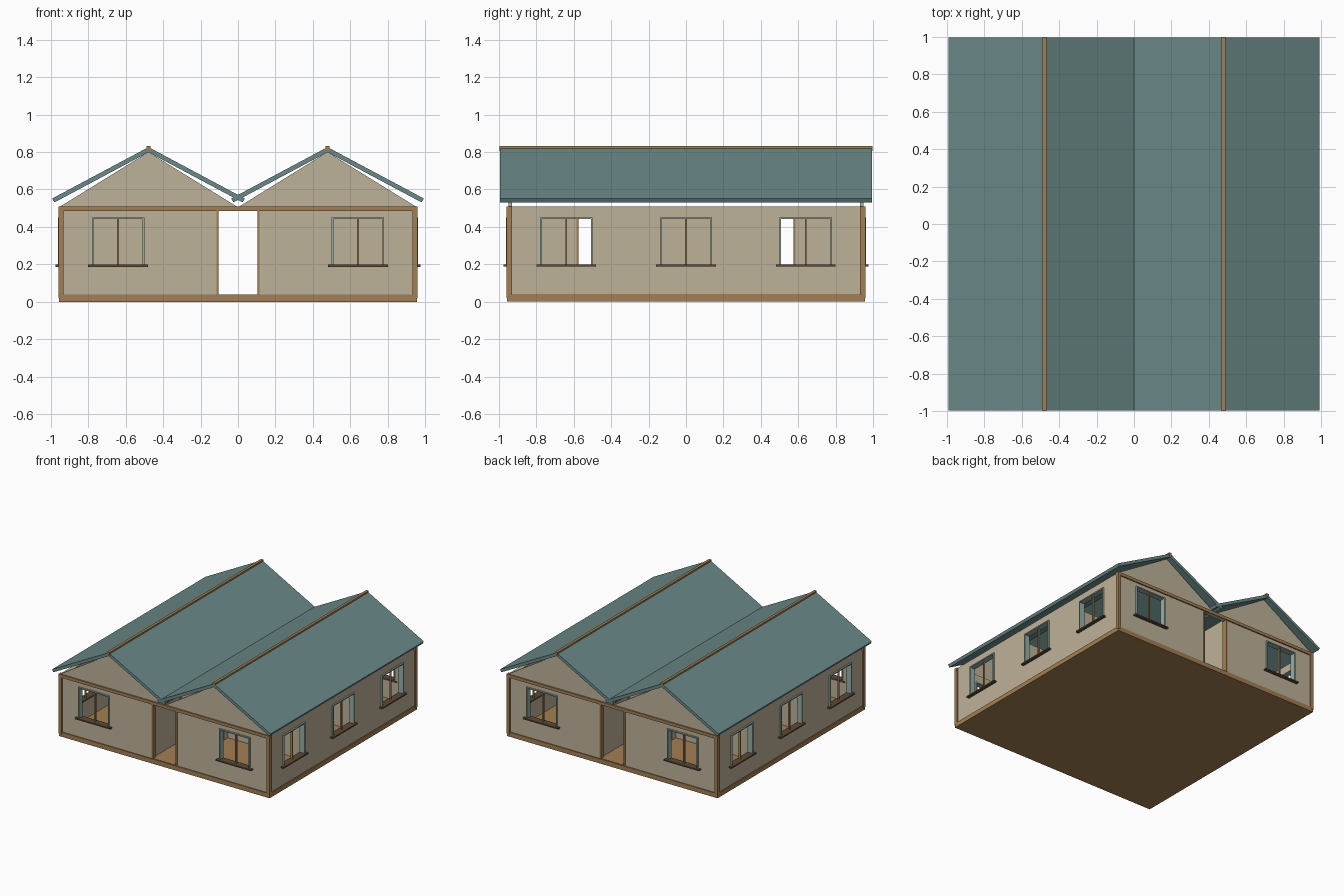
import bpy, bmesh, math
from mathutils import Vector, Matrix

if "Cube" in bpy.data.objects:
    bpy.data.objects.remove(bpy.data.objects["Cube"])


def material(name, rgb):
    m = bpy.data.materials.new(name)
    lin = [(c / 255 / 12.92 if c < 11 else ((c / 255 + 0.055) / 1.055) ** 2.4) for c in rgb]
    m.diffuse_color = (*lin, 1)
    m.use_nodes = True
    m.node_tree.nodes["Principled BSDF"].inputs["Base Color"].default_value = m.diffuse_color
    return m


WALL = material("tan plaster", (190, 178, 152))
WOOD = material("brown timber", (163, 127, 82))
DARK = material("dark timber", (92, 74, 54))
ROOF = material("teal roofing", (106, 138, 137))
FRAME = material("pale teal paint", (150, 175, 168))


def mesh_object(name, bm, mat):
    bmesh.ops.recalc_face_normals(bm, faces=bm.faces)
    me = bpy.data.meshes.new(name)
    bm.to_mesh(me)
    bm.free()
    me.materials.append(mat)
    ob = bpy.data.objects.new(name, me)
    bpy.context.collection.objects.link(ob)
    return ob


def add_box(bm, lo, hi, matrix=Matrix()):
    lo, hi = Vector(lo), Vector(hi)
    size = Matrix.Diagonal((*(hi - lo), 1))
    bmesh.ops.create_cube(bm, size=1, matrix=matrix @ Matrix.Translation((lo + hi) / 2) @ size)


def boxes(name, spans, mat, matrix=Matrix()):
    bm = bmesh.new()
    for lo, hi in spans:
        add_box(bm, lo, hi, matrix)
    return mesh_object(name, bm, mat)


def turned(degrees):
    return Matrix.Rotation(math.radians(degrees), 4, 'Z')


Z0, Z1, OUT = 0.04, 0.51, 0.95      # floor, wall top, outer wall face
SILL, HEAD = 0.195, 0.45            # window bottom and top


def wall(name, y0, y1, ends, openings, matrix):
    """Wall along local x, pieced around openings (left, right, bottom, top)."""
    spans, x = [], ends[0]
    for a, b, bottom, top in openings:
        spans.append(((x, y0, Z0), (a, y1, Z1)))
        if bottom > Z0:
            spans.append(((a, y0, Z0), (b, y1, bottom)))
        spans.append(((a, y0, top), (b, y1, Z1)))
        x = b
    spans.append(((x, y0, Z0), (ends[1], y1, Z1)))
    return boxes(name, spans, WALL, matrix)


def window(label, x, matrix):
    a, b, y0, y1 = x - 0.14, x + 0.14, -0.962, -0.915
    t = 0.009
    boxes("window_frame_" + label, [
        ((a, y0, SILL), (a + t, y1, HEAD)), ((b - t, y0, SILL), (b, y1, HEAD)),
        ((a + t, y0, HEAD - t), (b - t, y1, HEAD))], FRAME, matrix)
    boxes("window_mullion_" + label, [
        ((x - 0.005, -0.945, SILL), (x + 0.005, -0.93, HEAD - t))], WOOD, matrix)
    boxes("window_sill_" + label, [
        ((x - 0.16, -0.975, 0.187), (x + 0.16, -0.915, 0.198))], DARK, matrix)


# floor base and boards
boxes("floor_base", [((-0.957, -0.957, 0), (0.957, 0.957, 0.037))], WOOD)
step = 1.9 / 19
boxes("floor_boards", [((-0.95, -0.95 + i * step, 0.03), (0.95, -0.95 + (i + 1) * step, Z0))
                       for i in range(19)], WOOD)

# outer walls and windows: front, right, back, left
for side, angle in (("front", 0), ("right", 90), ("back", 180), ("left", 270)):
    m = turned(angle)
    door_side = side in ("front", "back")
    centres = (-0.64, 0.64) if door_side else (-0.64, 0, 0.64)
    holes = [(c - 0.14, c + 0.14, SILL, HEAD) for c in centres]
    if door_side:
        holes.insert(1, (-0.108, 0.108, Z0, 0.485))
    reach = OUT if door_side else OUT - 0.03
    wall(side + "_wall", -OUT, -OUT + 0.03, (-reach, reach), holes, m)
    for i, c in enumerate(centres):
        window(f"{side}_{i + 1}", c, m)
    if door_side:
        # door jambs, top beam
        boxes(side + "_door_jambs", [
            ((s * 0.11 - 0.006, -0.957, Z0), (s * 0.11 + 0.006, -0.915, 0.485))
            for s in (-1, 1)], WOOD, m)
        boxes(side + "_top_beam", [((-0.96, -0.96, 0.485), (0.96, -0.93, Z1))], WOOD, m)

# corner posts
boxes("corner_posts", [((sx * 0.945 - 0.014, sy * 0.945 - 0.014, 0.02),
                        (sx * 0.945 + 0.014, sy * 0.945 + 0.014, 0.5))
                       for sx in (-1, 1) for sy in (-1, 1)], WOOD)

# corridor walls with inner doorways, and cross partitions
for label, angle in (("right", 90), ("left", 270)):
    m = turned(angle)
    doors = [(-0.58, -0.38, Z0, 0.46), (0.38, 0.58, Z0, 0.46)]
    wall(label + "_corridor_wall", -0.14, -0.116, (-0.92, 0.92), doors, m)
    boxes(label + "_inner_door_jambs", [
        ((s * 0.58 - 0.005, -0.145, Z0), (s * 0.58 + 0.005, -0.111, 0.46))
        for s in (-1, 1)], WOOD, m)
boxes("room_partitions", [((min(s * 0.14, s * 0.92), y - 0.012, Z0),
                           (max(s * 0.14, s * 0.92), y + 0.012, Z1))
                          for s in (-1, 1) for y in (-0.32, 0.32)], WALL)

# gables
for end, y in (("front", -0.95), ("back", 0.93)):
    for label, cx in (("left", -0.478), ("right", 0.478)):
        bm = bmesh.new()
        tri = [bm.verts.new((cx + dx, y, z)) for dx, z in ((-0.478, 0.505), (0.478, 0.505), (0, 0.80))]
        face = bm.faces.new(tri)
        ext = bmesh.ops.extrude_face_region(bm, geom=[face])
        bmesh.ops.translate(bm, vec=(0, 0.02, 0),
                            verts=[v for v in ext["geom"] if isinstance(v, bmesh.types.BMVert)])
        mesh_object(f"{end}_{label}_gable", bm, WALL)

# roof slopes made of side by side sheets, plus ridge caps
RUN, RISE = 0.514, 0.274
length, pitch = math.hypot(RUN, RISE), math.atan2(RISE, RUN)
for label, cx in (("left", -0.478), ("right", 0.478)):
    for side, angle in (("east", 0), ("west", 180)):
        m = (Matrix.Translation((cx, 0, 0.826)) @ turned(angle)
             @ Matrix.Rotation(pitch, 4, 'Y'))
        boxes(f"{label}_roof_{side}_slope", [
            ((0, -0.995 + i * 0.0995, -0.024), (length, -0.995 + (i + 1) * 0.0995, 0))
            for i in range(20)], ROOF, m)
    boxes(label + "_ridge_cap", [((cx - 0.011, -0.998, 0.806), (cx + 0.011, 0.998, 0.833))], WOOD)
